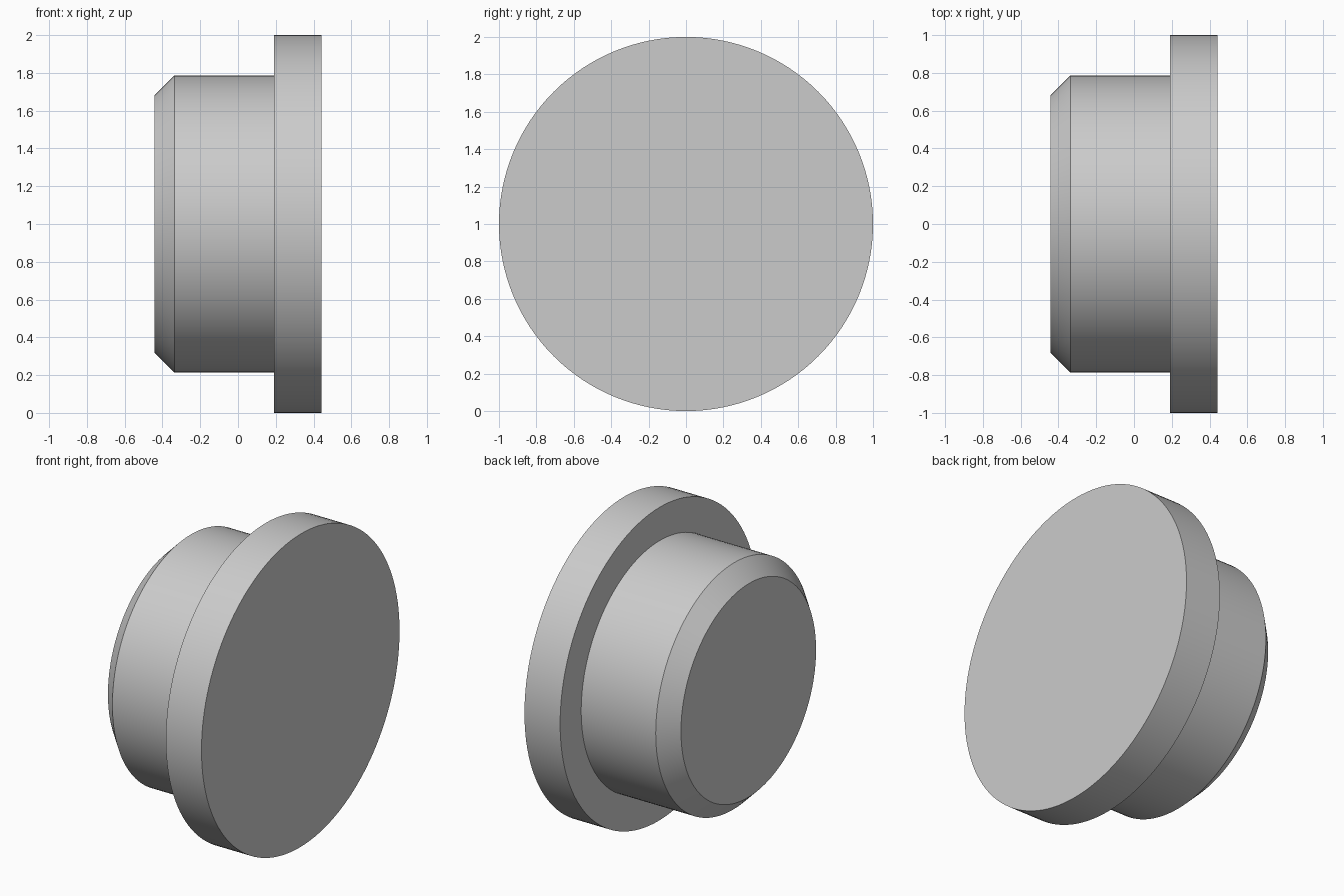
import bpy
import bmesh
import math
from mathutils import Matrix

cube = bpy.data.objects.get("Cube")
if cube:
    bpy.data.objects.remove(cube, do_unlink=True)

SEGMENTS = 128
HALF_LENGTH = 0.442
SHOULDER_X = 0.19
HUB_RADIUS = 0.787
CHAMFER = 0.105
FLANGE_RADIUS = 1.0

# Plain grey material
grey = bpy.data.materials.new("plain_grey")
grey.use_nodes = True
colour = (0.6, 0.6, 0.6, 1.0)
grey.diffuse_color = colour
grey.node_tree.nodes["Principled BSDF"].inputs["Base Color"].default_value = colour

# Outline as (x, radius): chamfered hub, shoulder, flange
profile = [
    (-HALF_LENGTH, HUB_RADIUS - CHAMFER),
    (-HALF_LENGTH + CHAMFER, HUB_RADIUS),
    (SHOULDER_X, HUB_RADIUS),
    (SHOULDER_X, FLANGE_RADIUS),
    (HALF_LENGTH, FLANGE_RADIUS),
]

# Revolve the outline around the x axis
bm = bmesh.new()
rings = []
for x, radius in profile:
    ring = []
    for i in range(SEGMENTS):
        a = math.tau * i / SEGMENTS
        ring.append(bm.verts.new((x, radius * math.cos(a), radius * math.sin(a))))
    rings.append(ring)
for near, far in zip(rings, rings[1:]):
    for i in range(SEGMENTS):
        j = (i + 1) % SEGMENTS
        bm.faces.new((near[i], near[j], far[j], far[i]))

# Flat end caps
bm.faces.new(rings[0])
bm.faces.new(rings[-1])
bmesh.ops.recalc_face_normals(bm, faces=bm.faces[:])
bm.transform(Matrix.Translation((0, 0, FLANGE_RADIUS)))

mesh = bpy.data.meshes.new("flanged_plug")
bm.to_mesh(mesh)
bm.free()
mesh.materials.append(grey)
plug = bpy.data.objects.new("flanged_plug", mesh)
bpy.context.collection.objects.link(plug)

# Smooth round walls, crisp rims
bpy.ops.object.select_all(action="DESELECT")
plug.select_set(True)
bpy.context.view_layer.objects.active = plug
bpy.ops.object.shade_smooth_by_angle(angle=math.radians(30))
